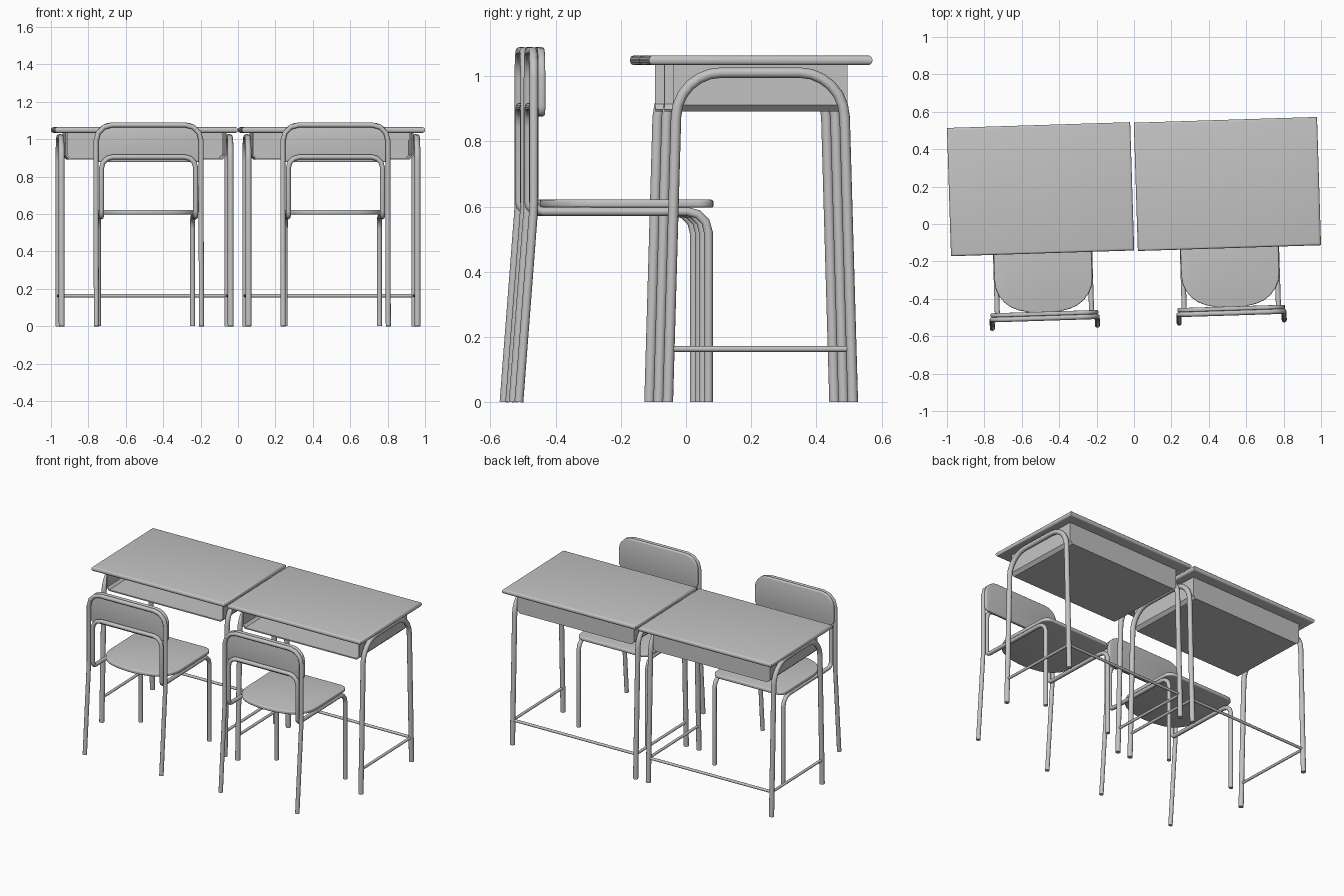
import bpy, bmesh, math
from mathutils import Vector, Matrix

cube = bpy.data.objects.get("Cube")
if cube:
    bpy.data.objects.remove(cube)

GREY = (0.55, 0.55, 0.55, 1)
mat = bpy.data.materials.new("plain grey")
mat.use_nodes = True
mat.diffuse_color = GREY
mat.node_tree.nodes["Principled BSDF"].inputs["Base Color"].default_value = GREY

# Two identical desk and chair sets, each turned slightly
TURN = Matrix.Rotation(math.radians(1.8), 4, 'Z')
SETS = {"right": Matrix.Translation((-0.4995, 0.186, 0)) @ TURN,
        "left": Matrix.Translation((0.4995, 0.214, 0)) @ TURN}


def place(name, data):
    """Put one copy of a part in each set."""
    data.materials.append(mat)
    for side, matrix in SETS.items():
        ob = bpy.data.objects.new(f"{side}_{name}", data)
        ob.matrix_world = matrix
        bpy.context.collection.objects.link(ob)


def rounded(corners, segs, closed=False):
    """Replace each (point, setback) corner by a circular arc."""
    out = []
    n = len(corners)
    for i, (p, t) in enumerate(corners):
        p = Vector(p)
        if t == 0 or (not closed and i in (0, n - 1)):
            out.append(p)
            continue
        a = (Vector(corners[i - 1][0]) - p).normalized()
        b = (Vector(corners[(i + 1) % n][0]) - p).normalized()
        centre = p + (a + b).normalized() * t / math.cos(a.angle(b) / 2)
        u, v = p + a * t - centre, p + b * t - centre
        for k in range(segs + 1):
            out.append(centre + u.normalized().slerp(v.normalized(), k / segs) * u.length)
    return out


def tube(name, corners, radius, segs=4):
    curve = bpy.data.curves.new(name, 'CURVE')
    curve.dimensions = '3D'
    curve.bevel_depth = radius
    curve.bevel_resolution = 4
    curve.use_fill_caps = True
    pts = rounded(corners, segs)
    spline = curve.splines.new('POLY')
    spline.points.add(len(pts) - 1)
    for sp, p in zip(spline.points, pts):
        sp.co = (*p, 1)
    place(name, curve)


def finish(name, bm):
    bmesh.ops.recalc_face_normals(bm, faces=bm.faces)
    mesh = bpy.data.meshes.new(name)
    bm.to_mesh(mesh)
    bm.free()
    mesh.shade_smooth()
    mesh.set_sharp_from_angle(angle=math.radians(35))
    place(name, mesh)


def plate(name, corners, extrude, bevel, segs=5):
    """Flat board with a rounded outline and softened rims."""
    bm = bmesh.new()
    face = bm.faces.new([bm.verts.new(p) for p in rounded(corners, segs, True)])
    ext = bmesh.ops.extrude_face_region(bm, geom=[face], use_keep_orig=True)
    top = [v for v in ext["geom"] if isinstance(v, bmesh.types.BMVert)]
    bmesh.ops.translate(bm, verts=top, vec=extrude)
    bmesh.ops.recalc_face_normals(bm, faces=bm.faces)
    axis = Vector(extrude).normalized()
    rims = [e for e in bm.edges
            if abs((e.verts[0].co - e.verts[1].co).normalized().dot(axis)) < 0.5]
    bmesh.ops.bevel(bm, geom=rims, offset=bevel, segments=3, profile=0.5, affect='EDGES')
    finish(name, bm)


def mirrored(half):
    """Complete a right-hand chain of corners with its mirror image."""
    return half + [((-p[0], p[1], p[2]), t) for p, t in reversed(half)]


# Desk top
plate("desk_top", mirrored([((0.49, -0.343, 1.034), 0), ((0.49, 0.343, 1.034), 0)]),
      (0, 0, 0.03), 0.013)

# Desk storage tray: open at the front and top, chamfered along the bottom sides
bm = bmesh.new()
bmesh.ops.create_cube(bm, matrix=Matrix.Translation((0, 0, 0.964))
                      @ Matrix.Diagonal((0.86, 0.535, 0.146, 1)))
low = [e for e in bm.edges if all(v.co.z < 0.95 for v in e.verts)
       and abs(e.verts[0].co.y - e.verts[1].co.y) > 0.1]
bmesh.ops.bevel(bm, geom=low, offset=0.02, segments=1, affect='EDGES')
bm.normal_update()
bmesh.ops.delete(bm, geom=[f for f in bm.faces if f.normal.z > 0.9 or f.normal.y < -0.9],
                 context='FACES')
bmesh.ops.solidify(bm, geom=bm.faces[:], thickness=0.008)
finish("desk_tray", bm)

# Desk side arches with low side bars
for side, x in (("right", -0.452), ("left", 0.452)):
    tube(f"desk_{side}_leg_arch",
         [((x, -0.284, 0), 0), ((x, -0.255, 1.011), 0.135),
          ((x, 0.255, 1.011), 0.135), ((x, 0.284, 0), 0)], 0.016, 6)
    tube(f"desk_{side}_bar", [((x, -0.279, 0.163), 0), ((x, 0.279, 0.163), 0)], 0.009)

# Long bar joining the back desk legs
tube("desk_back_bar", [((-0.452, 0.279, 0.163), 0), ((0.452, 0.279, 0.163), 0)], 0.009)

# Chair outer frame: back legs rising into the backrest arch
tube("chair_outer_frame",
     mirrored([((0.281, -0.736, 0), 0), ((0.281, -0.69, 0.6), 0.03),
               ((0.281, -0.69, 1.076), 0.085)]), 0.0135, 3)

# Chair inner frame: front legs, seat rails and lower backrest arch
tube("chair_inner_frame",
     mirrored([((0.252, -0.153, 0), 0), ((0.252, -0.153, 0.585), 0.065),
               ((0.252, -0.69, 0.585), 0.03), ((0.252, -0.69, 0.905), 0.06)]), 0.0135, 3)

# Chair seat with a curved back edge
seat = [((0.262, -0.136, 0.597), 0.05), ((0.262, -0.61, 0.597), 0.13),
        ((0, -0.68, 0.597), 0.13),
        ((-0.262, -0.61, 0.597), 0.13), ((-0.262, -0.136, 0.597), 0.05)]
plate("chair_seat", seat, (0, 0, 0.024), 0.007)

# Chair backrest
plate("chair_backrest", mirrored([((0.288, -0.677, 0.877), 0.03),
                                  ((0.288, -0.677, 1.089), 0.09)]), (0, 0.022, 0), 0.007)
